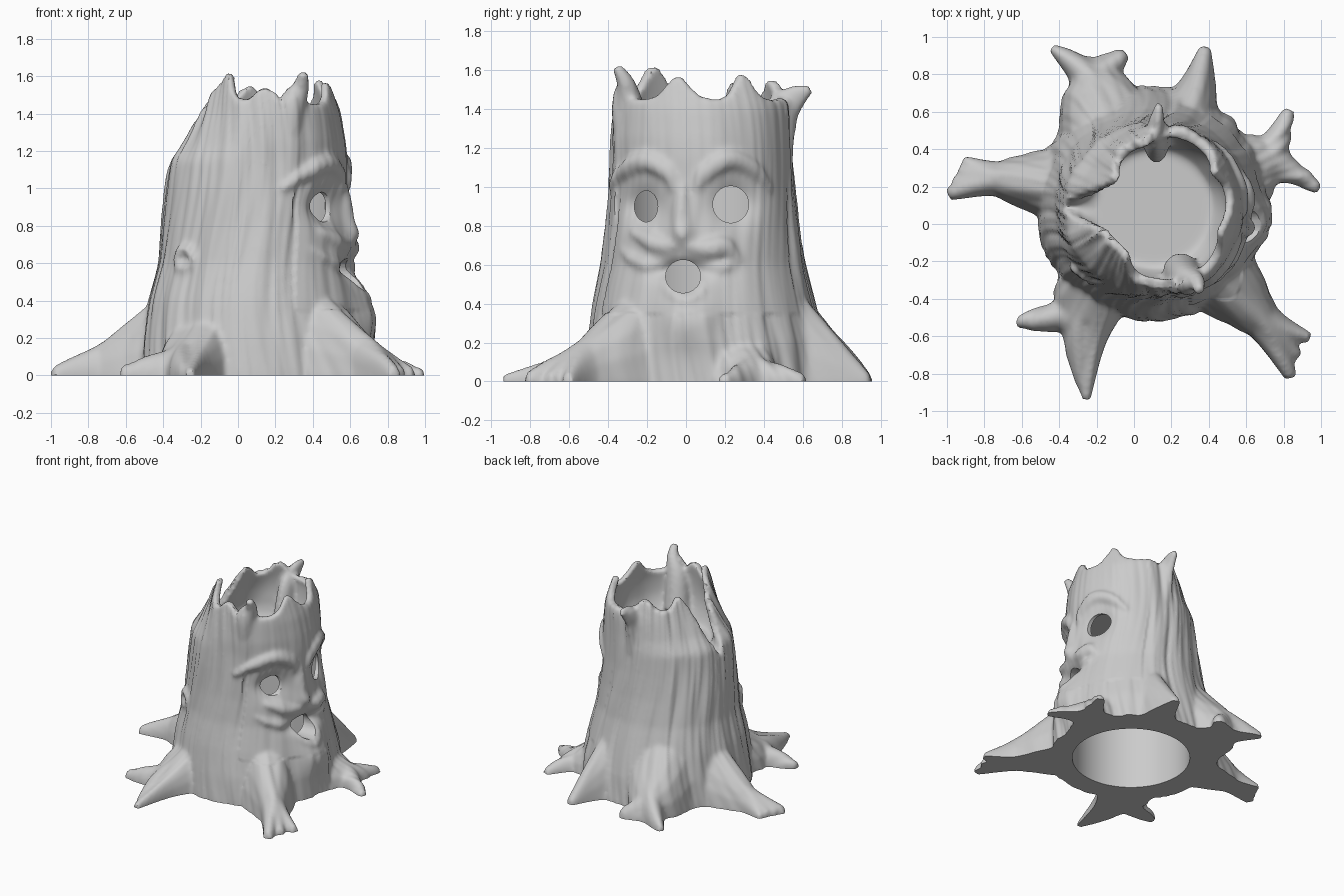
import bpy, bmesh, math
from math import sin, cos, pi, exp, radians
from mathutils import Vector, noise

if "Cube" in bpy.data.objects:
    bpy.data.objects.remove(bpy.data.objects["Cube"], do_unlink=True)

# Trunk outline by height: z, x min, x max, y min, y max
OUTLINE = [(0, -.53, .71, -.52, .74), (.2, -.51, .71, -.50, .71), (.4, -.48, .67, -.47, .66),
           (.6, -.43, .62, -.43, .61), (.8, -.41, .60, -.41, .58), (1.0, -.385, .585, -.40, .56),
           (1.15, -.365, .585, -.39, .55), (1.25, -.29, .575, -.385, .54),
           (1.4, -.21, .55, -.37, .535), (1.62, -.12, .48, -.34, .48)]
# Broken rim: angle in degrees, height change, width
RIM = [(-17, .12, 12), (32, .13, 10), (112, .1, 14), (155, .1, 11), (179, -.36, 12),
       (218, .17, 15), (264, .09, 14)]
FLOOR = 1.08


def outline(z):
    """Centre and half sizes of the trunk at a height."""
    z = min(max(z, 0), OUTLINE[-1][0])
    for a, b in zip(OUTLINE, OUTLINE[1:]):
        if z <= b[0]:
            t = (z - a[0]) / (b[0] - a[0])
            x0, x1, y0, y1 = [p + (q - p) * t for p, q in zip(a[1:], b[1:])]
            return (x0 + x1) / 2, (y0 + y1) / 2, (x1 - x0) / 2, (y1 - y0) / 2


def trunk_point(a, z, s=1.0):
    cx, cy, rx, ry = outline(z)
    return Vector((cx + s * rx * cos(a), cy + s * ry * sin(a), z))


def face_x(y, z):
    cx, cy, rx, ry = outline(z)
    return cx + rx * math.sqrt(max(.02, 1 - ((y - cy) / ry) ** 2))


def bell(d, w):
    return exp(-(d / w) ** 2)


def rim(a):
    return 1.45 + sum(h * bell((math.degrees(a) - c + 180) % 360 - 180, w) for c, h, w in RIM)


def bridge(bm, rings):
    for r0, r1 in zip(rings, rings[1:]):
        n = len(r0)
        for i in range(n):
            j = (i + 1) % n
            bm.faces.new((r0[i], r0[j], r1[j], r1[i]))
    bm.faces.new(rings[0][::-1])
    bm.faces.new(rings[-1])


def tube(bm, pts, up=(1, 0, 0), sides=16, steps=6):
    """Smooth tapered tube through (x, y, z, half width, half height) points."""
    ext = [pts[0]] + list(pts) + [pts[-1]]
    path = []
    for k in range(len(pts) - 1):
        for s in range(steps + (k == len(pts) - 2)):
            t = s / steps
            path.append([.5 * (2 * b + (c - a) * t + (2 * a - 5 * b + 4 * c - d) * t * t
                               + (3 * b - a - 3 * c + d) * t ** 3)
                         for a, b, c, d in zip(*ext[k:k + 4])])
    rings = []
    for i, p in enumerate(path):
        q0, q1 = path[max(i - 1, 0)], path[min(i + 1, len(path) - 1)]
        t = (Vector(q1[:3]) - Vector(q0[:3])).normalized()
        side = t.cross(Vector(up)).normalized()
        top = side.cross(t)
        rings.append([bm.verts.new(Vector(p[:3]) + side * p[3] * cos(2 * pi * j / sides)
                                   + top * p[4] * sin(2 * pi * j / sides)) for j in range(sides)])
    bridge(bm, rings)


def root(bm, start, mid, tips, w, h0, h1):
    """Flared root; several tips make a fork."""
    for tip in tips:
        tube(bm, [(*start, 0, w * 2.3, h0), (*mid, 0, w, h1), (*tip, 0, .028, .04)], (0, 0, 1))


def face_ridge(bm, pts, r, bulge):
    n = len(pts) - 1
    tube(bm, [(face_x(y, z) - .008, y, z, r * (.45 + .55 * sin(pi * i / n)),
               bulge * (.4 + .6 * sin(pi * i / n))) for i, (y, z) in enumerate(pts)])


# Hollow-topped trunk
bm = bmesh.new()
N = 240
angles = [2 * pi * i / N for i in range(N)]
rings = [[bm.verts.new(trunk_point(a, -.1 + (rim(a) + .1) * k / 40)) for a in angles]
         for k in range(41)]
for k in range(9):
    u = k / 8
    rings.append([bm.verts.new(trunk_point(a, rim(a) + (FLOOR - rim(a)) * u, .86 - .2 * u ** 3))
                  for a in angles])
bridge(bm, rings)

# Spreading roots, some forked
root(bm, (-.38, .2), (-.7, .25), [(-.985, .16), (-.92, .345), (-.965, .22), (-.94, .29)], .1, .46, .19)
root(bm, (-.12, .48), (-.21, .75), [(-.445, .945), (-.04, .91), (-.36, .92), (-.26, .9), (-.15, .9)],
     .14, .6, .27)
root(bm, (.26, .46), (.34, .74), [(.38, .945)], .095, .6, .28)
root(bm, (.46, .24), (.7, .33), [(.83, .61), (.99, .2), (.79, .42)], .13, .36, .17)
root(bm, (.38, -.2), (.67, -.5), [(.94, -.61), (.835, -.82), (.88, -.71)], .11, .52, .24)
root(bm, (-.15, -.25), (-.29, -.47), [(-.26, -.945), (-.62, -.52)], .13, .42, .2)
root(bm, (-.13, -.3), (-.21, -.6), [(-.255, -.945)], .08, .38, .17)

# Curled splinters on the rim
tube(bm, [(.12, .44, 1.15, .12, .07), (.12, .48, 1.36, .1, .06), (.12, .55, 1.45, .07, .045),
          (.13, .64, 1.505, .025, .02)])
tube(bm, [(.25, -.25, 1.15, .1, .1), (.28, -.29, 1.4, .08, .08), (.33, -.31, 1.53, .05, .05),
          (.35, -.36, 1.62, .028, .028)])

# Brows, nose, moustache folds and lips
face_ridge(bm, [(-.38, .99), (-.31, 1.08), (-.2, 1.13), (-.09, 1.07), (-.06, .98)], .055, .045)
face_ridge(bm, [(.05, .98), (.1, 1.07), (.22, 1.14), (.34, 1.09), (.43, .98)], .055, .045)
face_ridge(bm, [(-.02, 1.02), (-.02, .9), (-.02, .78), (-.02, .7)], .055, .045)
face_ridge(bm, [(-.02, .69), (-.13, .7), (-.22, .75), (-.28, .77)], .05, .04)
face_ridge(bm, [(0, .69), (.12, .68), (.2, .69), (.27, .61)], .06, .05)
for pts in ([(-.08, .59), (-.18, .59), (-.27, .63), (-.33, .68)], [(.08, .58), (.18, .58), (.28, .61)],
            [(-.12, .53), (-.07, .45), (0, .42), (.07, .45), (.11, .53)]):
    face_ridge(bm, pts, .035, .03)

# Knot ring on the side
out = Vector((-.725, -.69, 0))
across = Vector((-.69, .725, 0))
hub = trunk_point(math.atan2(-.69, -.725), .62)
tube(bm, [(*(hub + across * .055 * cos(t) + Vector((0, 0, .055 * sin(t)))), .028, .025)
          for t in [2 * pi * i / 10 for i in range(11)]], out)

bmesh.ops.recalc_face_normals(bm, faces=bm.faces[:])
mesh = bpy.data.meshes.new("tree_stump")
bm.to_mesh(mesh)
bm.free()
stump = bpy.data.objects.new("tree_stump", mesh)
bpy.context.collection.objects.link(stump)


def make_active():
    bpy.ops.object.select_all(action='DESELECT')
    stump.select_set(True)
    bpy.context.view_layer.objects.active = stump


def apply(kind, **settings):
    make_active()
    mod = stump.modifiers.new(kind.lower(), kind)
    for key, value in settings.items():
        setattr(mod, key, value)
    bpy.ops.object.modifier_apply(modifier=mod.name)


# Fuse the parts into one skin
apply('REMESH', mode='VOXEL', voxel_size=.015)
apply('SMOOTH', factor=.5, iterations=9)

# Bark grooves and soft face forms: y, z, width, height, depth
FORMS = [(-.22, .9, .1, .1, -.075), (.24, .91, .11, .1, -.06), (-.02, .57, .13, .05, -.08),
         (-.02, .75, .06, .06, .03), (0, .32, .13, .13, .06)]
bm = bmesh.new()
bm.from_mesh(stump.data)
bm.normal_update()
for v in bm.verts:
    x, y, z = v.co
    cx, cy, rx, ry = outline(z)
    if z > 1.03 and math.hypot((x - cx) / rx, (y - cy) / ry) < .93:
        continue
    a = math.atan2(y - .08, x - .1) + .08 * sin(4 * z)
    n = noise.noise(Vector((cos(a) * 6, sin(a) * 6, z * 1.3))) * .018
    n += noise.noise(Vector((cos(a) * 15, sin(a) * 15, z * 2))) * .01
    on_face = cos(a) > .45 and .35 < z
    shift = v.normal * n * (.35 if on_face else 1)
    if x > .3 and v.normal.x > .1:
        shift.x += sum(d * bell(y - fy, w) * bell(z - fz, h) for fy, fz, w, h, d in FORMS)
    v.co += shift
bm.to_mesh(stump.data)
bm.free()


def cut(add, **settings):
    add(**settings)
    cutter = bpy.context.object
    cutter.hide_render = True
    apply('BOOLEAN', operation='DIFFERENCE', object=cutter, solver='EXACT')
    bpy.data.objects.remove(cutter, do_unlink=True)


# Flat base, inner hollow, eye and mouth openings
cyl = bpy.ops.mesh.primitive_cylinder_add
cut(bpy.ops.mesh.primitive_cube_add, size=4, location=(0, 0, -2))
cut(cyl, vertices=96, radius=.435, depth=2, location=(.1, .085, .02))
for y, z, hy, hz in [(-.205, .9, .06, .08), (.23, .91, .092, .095), (-.015, .54, .09, .085)]:
    cut(cyl, vertices=28, radius=1, depth=.7, location=(.6, y, z),
        rotation=(0, pi / 2, 0), scale=(hz, hy, 1))

# Plain grey finish
grey = bpy.data.materials.new("grey_wood")
grey.use_nodes = True
grey.diffuse_color = (.6, .6, .6, 1)
grey.node_tree.nodes["Principled BSDF"].inputs["Base Color"].default_value = (.6, .6, .6, 1)
stump.data.materials.clear()
stump.data.materials.append(grey)
make_active()
bpy.ops.object.shade_smooth_by_angle(angle=radians(45))
